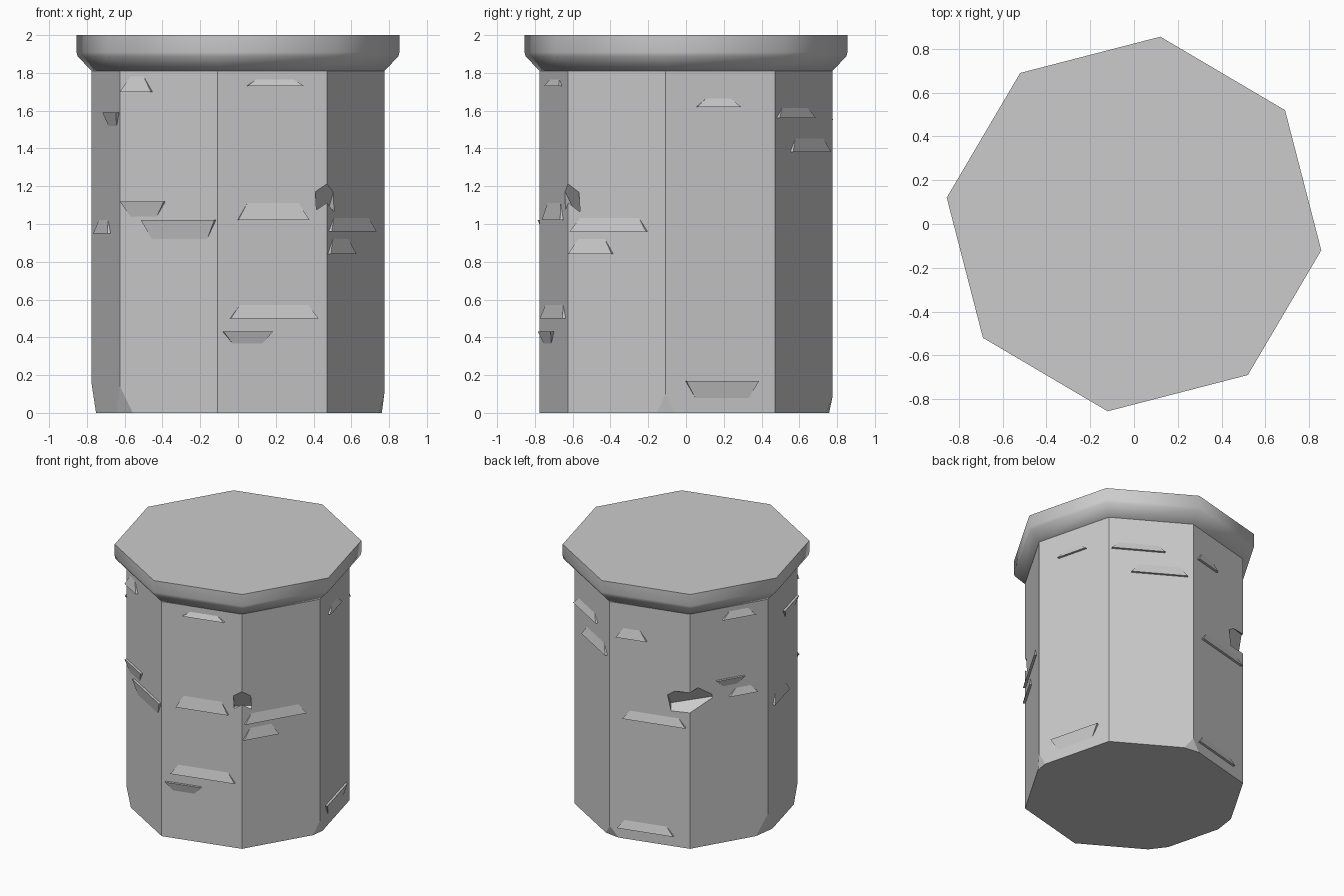
import bpy, bmesh
from math import sin, cos, radians
from mathutils import Vector

if "Cube" in bpy.data.objects:
    bpy.data.objects.remove(bpy.data.objects["Cube"])

R = 0.782            # body corner radius
TURN = -8            # first corner angle in degrees
APO = R * cos(radians(22.5))


def finish(name, bm, smooth=None):
    bmesh.ops.recalc_face_normals(bm, faces=bm.faces)
    me = bpy.data.meshes.new(name)
    bm.to_mesh(me)
    bm.free()
    ob = bpy.data.objects.new(name, me)
    bpy.context.collection.objects.link(ob)
    if smooth:
        bpy.ops.object.select_all(action='DESELECT')
        ob.select_set(True)
        bpy.context.view_layer.objects.active = ob
        bpy.ops.object.shade_smooth_by_angle(angle=radians(smooth))
    return ob


def octagon_stack(profile):
    """Closed eight-sided solid through (radius, z) rings."""
    bm = bmesh.new()
    rings = [[bm.verts.new((r * cos(radians(TURN + 45 * i)), r * sin(radians(TURN + 45 * i)), z))
              for i in range(8)] for r, z in profile]
    for a, b in zip(rings, rings[1:]):
        for i in range(8):
            j = (i + 1) % 8
            bm.faces.new((a[i], a[j], b[j], b[i]))
    bm.faces.new(rings[0])
    bm.faces.new(rings[-1])
    return bm


# Body, with worn lower corners sliced off
bm = octagon_stack([(R, 0), (R, 1.83)])
for ang, h, d in ((172, 0.15, 0.035), (217, 0.14, 0.03), (82, 0.08, 0.025), (-8, 0.1, 0.02)):
    out = Vector((cos(radians(ang)), sin(radians(ang)), 0))
    normal = (out * h - Vector((0, 0, d))).normalized()
    bmesh.ops.bisect_plane(bm, geom=bm.verts[:] + bm.edges[:] + bm.faces[:],
                           plane_co=out * R + Vector((0, 0, h)), plane_no=normal, clear_outer=True)
    bmesh.ops.holes_fill(bm, edges=[e for e in bm.edges if e.is_boundary], sides=0)
body = finish("body", bm)

# Flared lid
finish("lid", octagon_stack([(R, 1.81), (0.858, 1.888), (0.863, 1.91), (0.863, 2.0)]), 50)


# Gashes knocked out of the corners
def gash(ang, z, size, tilt):
    out = Vector((cos(radians(ang)), sin(radians(ang)), 0))
    bpy.ops.mesh.primitive_cube_add(size=1, location=out * (R + 0.01) + Vector((0, 0, z)),
                                    rotation=(radians(tilt), radians(30), radians(ang)))
    cutter = bpy.context.object
    cutter.name = "gash_cutter"
    cutter.scale = size
    cutter.hide_render = True
    cutter.hide_viewport = True
    cutter.display_type = 'WIRE'
    mod = body.modifiers.new("gash", 'BOOLEAN')
    mod.operation = 'DIFFERENCE'
    mod.object = cutter
    mod.solver = 'EXACT'


gash(127, 1.12, (0.17, 0.30, 0.13), 14)
gash(-53, 1.18, (0.05, 0.12, 0.30), 4)


# Raised stone chips: wedges flush on one long edge and proud on the other
def chip(bm, face_ang, u0, u1, z_line, z_flush, depth=0.018, skew=0.06):
    a = radians(face_ang)
    n, t = Vector((cos(a), sin(a), 0)), Vector((-sin(a), cos(a), 0))

    def at(u, z, d):
        return bm.verts.new(n * (APO + d) + t * u + Vector((0, 0, z)))
    o0, o1 = at(u0, z_line, depth), at(u1, z_line, depth)
    b0, b1 = at(u0, z_line, -0.01), at(u1, z_line, -0.01)
    f0, f1 = at(u0 + skew, z_flush, -0.002), at(u1 - skew, z_flush, -0.002)
    for f in ((o0, o1, f1, f0), (o0, b0, b1, o1), (b0, f0, f1, b1), (o0, f0, b0), (o1, b1, f1)):
        bm.faces.new(f)


CHIPS = {
    -75.5: [(-0.14, 0.17, 1.73, 1.77), (-0.19, 0.20, 1.02, 1.12),
            (-0.23, 0.25, 0.50, 0.58), (-0.27, 0.0, 0.43, 0.36)],
    -120.5: [(-0.16, 0.29, 1.02, 0.91), (-0.29, -0.02, 1.12, 1.03), (-0.29, -0.1, 1.70, 1.79)],
    -165.5: [(0.0, 0.28, 1.59, 1.51), (-0.2, 0.1, 0.95, 1.03)],
    -30.5: [(-0.28, 0.19, 0.96, 1.04), (-0.29, -0.02, 0.84, 0.93)],
    14.5: [(-0.13, 0.11, 1.62, 1.67), (-0.19, 0.21, 0.17, 0.07)],
    59.5: [(-0.28, 0.1, 1.56, 1.62), (-0.14, 0.26, 1.38, 1.46)],
    104.5: [(-0.2, 0.27, 0.93, 1.0), (-0.24, 0.18, 0.08, 0.15), (-0.25, -0.02, 1.55, 1.63)],
    149.5: [(0.0, 0.22, 1.12, 1.18), (-0.1, 0.12, 1.26, 1.2), (-0.05, 0.2, 1.72, 1.78)],
}
bm = bmesh.new()
for ang, items in CHIPS.items():
    for item in items:
        chip(bm, ang, *item)
finish("stone_chips", bm)
